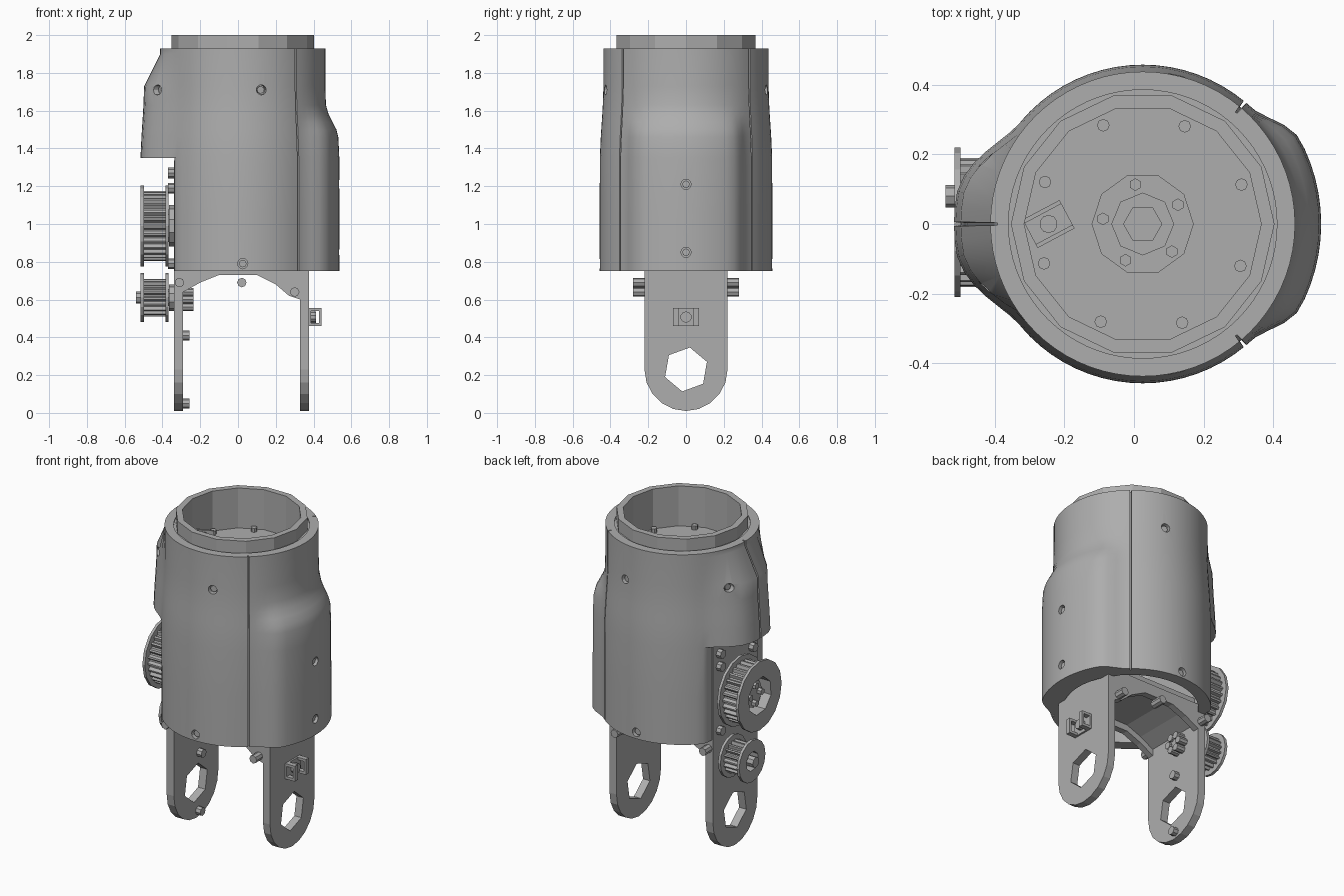
import bpy, bmesh, math
from mathutils import Vector

if "Cube" in bpy.data.objects:
    bpy.data.objects.remove(bpy.data.objects["Cube"])

grey = bpy.data.materials.new("machine_grey")
grey.use_nodes = True
grey.diffuse_color = (0.42, 0.42, 0.42, 1)
grey.node_tree.nodes["Principled BSDF"].inputs["Base Color"].default_value = (0.42, 0.42, 0.42, 1)

CX = 0.025  # barrel axis


def finish(name, bm, smooth=False):
    bmesh.ops.recalc_face_normals(bm, faces=bm.faces)
    mesh = bpy.data.meshes.new(name)
    bm.to_mesh(mesh)
    bm.free()
    mesh.materials.append(grey)
    ob = bpy.data.objects.new(name, mesh)
    bpy.context.collection.objects.link(ob)
    return ob


def circle(r, n, u=0, v=0, turn=0):
    return [(u + r * math.cos(turn + i * math.tau / n),
             v + r * math.sin(turn + i * math.tau / n)) for i in range(n)]


def prism(name, loops, axis, a, b):
    """Extrude an outline, with optional hole loops, from a to b on an axis."""
    place = {"x": lambda u, v: (a, u, v), "y": lambda u, v: (u, a, v), "z": lambda u, v: (u, v, a)}[axis]
    bm = bmesh.new()
    edges = []
    for loop in loops:
        vs = [bm.verts.new(place(u, v)) for u, v in loop]
        edges += [bm.edges.new((vs[i - 1], vs[i])) for i in range(len(vs))]
    bmesh.ops.triangle_fill(bm, edges=edges, use_beauty=True)
    out = bmesh.ops.extrude_face_region(bm, geom=bm.faces[:])["geom"]
    shift = Vector(place(0, 0)).normalized() * 0
    shift["xyz".index(axis)] = b - a
    bmesh.ops.translate(bm, vec=shift, verts=[g for g in out if isinstance(g, bmesh.types.BMVert)])
    return finish(name, bm)


def add_rod(bm, p, d, r, length, n=10):
    """Cylinder centred on p along direction d."""
    new = bmesh.ops.create_cone(bm, cap_ends=True, segments=n, radius1=r, radius2=r, depth=length)["verts"]
    bmesh.ops.rotate(bm, verts=new, matrix=Vector(d).to_track_quat("Z", "Y").to_matrix())
    bmesh.ops.translate(bm, verts=new, vec=Vector(p))


def rods(name, items):
    bm = bmesh.new()
    for item in items:
        add_rod(bm, *item)
    return finish(name, bm)


def boxes(name, items):
    """Boxes given as pairs of centre and size."""
    bm = bmesh.new()
    for c, s in items:
        new = bmesh.ops.create_cube(bm, size=1)["verts"]
        bmesh.ops.scale(bm, vec=s, verts=new)
        bmesh.ops.translate(bm, vec=c, verts=new)
    return finish(name, bm)


# Barrel shell with a cable bulge on +x and a belt cover on -x
def ramp(x, lo, hi):
    t = min(1, max(0, (x - lo) / (hi - lo)))
    return t * t * (3 - 2 * t)


def radius(deg, z, low):
    d = abs((deg + 180) % 360 - 180)
    r = 0.457 - 0.02 * ramp(z, 1.3, 1.75)
    r += 0.055 * (1 - ramp(d, 28, 47)) * (1 - ramp(z, 1.46, 1.63))
    if not low:
        r += 0.085 * ramp(d, 140, 172) * (1 - min(1, max(0, (z - 1.73) / 0.17)))
    return r


SEAMS = (50, 180, 310)
angles = sorted([a for a in range(0, 360, 5) if a not in SEAMS]
                + [s + k for s in SEAMS for k in (-0.6, -0.4, 0.4, 0.6)])
levels = [(z, True) for z in (0.75, 1.05, 1.35)]
levels += [(z, False) for z in (1.35, 1.46, 1.5, 1.54, 1.58, 1.63, 1.73, 1.9, 1.93)]


def shell_ring(bm, z, low, inner):
    ring = []
    for a in angles:
        groove = 0.02 if any(abs(a - s) < 0.5 for s in SEAMS) else 0
        r = 0.385 if inner else radius(a, z, low) - groove
        x = CX + r * math.cos(math.radians(a))
        if low:
            x = max(x, -0.3 if inner else -0.335)
        ring.append(bm.verts.new((x, r * math.sin(math.radians(a)), z)))
    return ring


bm = bmesh.new()
rings = [shell_ring(bm, z, low, False) for z, low in levels]
rings += [shell_ring(bm, z, low, True) for z, low in reversed(levels)]
for i, ring in enumerate(rings):
    prev = rings[i - 1]
    for j in range(len(ring)):
        bm.faces.new((prev[j - 1], prev[j], ring[j], ring[j - 1]))
bmesh.ops.remove_doubles(bm, verts=bm.verts, dist=1e-5)
shell = finish("barrel_shell", bm)

# Screw holes in the shell, each with a sunken socket screw
holes = [(s * a, z) for s in (-1, 1) for a, z in ((77, 1.71), (90, 0.79), (158, 1.71))]
holes += [(0, 1.21), (0, 0.85)]
cuts, heads = [], []
for a, z in holes:
    d = Vector((math.cos(math.radians(a)), math.sin(math.radians(a)), 0))
    p = Vector((CX, 0, z)) + d * radius(a, z, z < 1.35)
    cuts.append((p, d, 0.027, 0.07, 12))
    heads.append((p - d * 0.03, d, 0.02, 0.03, 8))
cutter = rods("screw_hole_cutter", cuts)
cutter.hide_render = True
mod = shell.modifiers.new("holes", "BOOLEAN")
mod.object = cutter
mod.solver = "EXACT"
bpy.context.view_layer.objects.active = shell
shell.select_set(True)
bpy.ops.object.modifier_apply(modifier="holes")
bpy.data.objects.remove(cutter)
bpy.ops.object.shade_smooth_by_angle(angle=math.radians(30))
shell.select_set(False)
rods("shell_screws", heads)

# Inner tube, recessed floor and central hub
prism("inner_tube", [circle(0.378, 14, CX), circle(0.34, 14, CX)], "z", 1.6, 2.0)
prism("tube_collar", [circle(0.39, 24, CX), circle(0.36, 14, CX)], "z", 1.65, 1.922)
prism("tube_floor", [circle(0.345, 14, CX), circle(0.145, 10, CX)], "z", 1.6, 1.75)
prism("hub_base", [circle(0.16, 10, CX)], "z", 1.58, 1.67)
prism("hub_ring", [circle(0.09, 8, CX), circle(0.055, 6, CX)], "z", 1.66, 1.72)
rods("hub_bolts", [((CX + u, v, 1.68), (0, 0, 1), 0.018, 0.05, 6)
                   for u, v in circle(0.115, 5, 0, 0, 0.5)])
rods("floor_screws", [((CX + u, v, 1.755), (0, 0, 1), 0.018, 0.04, 8)
                      for u, v in circle(0.305, 8, 0, 0, 0.38)])
clip = boxes("floor_clip", [((0, 0, 0.01), (0.12, 0.09, 0.02))]
             + [((0, s * 0.04, 0.03), (0.12, 0.012, 0.05)) for s in (-1, 1)])
clip.location, clip.rotation_euler = (-0.245, 0, 1.75), (0, 0, math.radians(28))
rods("floor_clip_screw", [((-0.245, 0, 1.78), (0, 0, 1), 0.026, 0.04, 10)])


# Legs with a rounded foot and a hexagonal axle hole
def leg_outline(top):
    arc = [(0.22 * math.cos(math.pi + i * math.pi / 10), 0.23 + 0.22 * math.sin(math.pi + i * math.pi / 10))
           for i in range(11)]
    return arc + [(0.22, top), (-0.22, top)]


axle_hole = circle(0.118, 6, 0, 0.23, 0.35)
prism("left_leg", [leg_outline(0.95), axle_hole], "x", 0.327, 0.375)
prism("right_leg_and_side_plate", [leg_outline(1.335), axle_hole], "x", -0.34, -0.29)

# Arched saddle joining the legs
arch = [(-0.335, 0.63), (-0.29, 0.64), (-0.2, 0.69), (-0.1, 0.73), (0.1, 0.73),
        (0.2, 0.68), (0.27, 0.62), (0.33, 0.6), (0.33, 0.8), (-0.335, 0.8)]
for name, y in (("front_saddle", -0.22), ("back_saddle", 0.18)):
    prism(name, [arch], "y", y, y + 0.04)
under = [(x, z + 0.04) for x, z in arch[:8]] + [(0.33, 0.85), (-0.335, 0.85)]
prism("saddle_core", [under], "y", -0.19, 0.19)
rods("saddle_screws", [((x, s * 0.24, z), (0, 1, 0), 0.025, 0.08, 8)
                       for s in (-1, 1) for x, z in ((0.02, 0.69), (-0.31, 0.69), (0.3, 0.64))])

# Cable clip on the outer face of the left leg
boxes("leg_clip", [((0.38, 0, 0.507), (0.012, 0.14, 0.095)), ((0.435, 0.055, 0.507), (0.014, 0.03, 0.095)),
                   ((0.435, -0.055, 0.507), (0.014, 0.03, 0.095))]
      + [((0.408, s * 0.055, z), (0.065, 0.03, 0.016)) for s in (-1, 1) for z in (0.467, 0.547)])
rods("leg_clip_screw", [((0.395, 0, 0.507), (1, 0, 0), 0.03, 0.035, 10)])


# Toothed belt pulleys
def pulley(name, y, z, r, teeth, bore):
    gear = []
    for i in range(teeth * 4):
        a = i * math.tau / (teeth * 4)
        rr = r - (0.03 if i % 4 < 2 else 0.048)
        gear.append((y + rr * math.cos(a), z + rr * math.sin(a)))
    hole = circle(bore, 8, y, z, 0.3)
    prism(name + "_teeth", [gear, hole], "x", -0.50, -0.38)
    prism(name + "_outer_flange", [circle(r, 16, y, z), hole], "x", -0.515, -0.498)
    prism(name + "_inner_flange", [circle(r, 16, y, z)], "x", -0.385, -0.368)
    prism(name + "_hub", [circle(bore * 0.75, 8, y, z)], "x", -0.47, -0.335)


pulley("upper_pulley", 0.005, 0.99, 0.215, 28, 0.115)
pulley("lower_pulley", 0.08, 0.61, 0.13, 18, 0.06)
rods("upper_pulley_bolts", [((-0.475, u, v), (1, 0, 0), 0.02, 0.04, 6) for u, v in circle(0.055, 4, 0.005, 0.99)])
rods("pulley_axles", [((-0.50, 0.08, 0.61), (1, 0, 0), 0.032, 0.08, 8),
                      ((-0.34, 0.005, 0.99), (1, 0, 0), 0.11, 0.05, 10),
                      ((-0.34, 0.08, 0.61), (1, 0, 0), 0.07, 0.05, 10)])

# Side plate screws, and bolts on the inner face of the right leg
rods("side_plate_screws", [((-0.35, s * 0.16, z), (1, 0, 0), 0.028, 0.04, 8)
                           for s in (-1, 1) for z in (1.27, 1.19, 0.79)])
rods("leg_inner_bolts", [((-0.275, y, z), (1, 0, 0), 0.026, 0.035, 8) for y, z in ((0.03, 0.41), (0.02, 0.05))])
rods("axle_flower", [((-0.265, u, v), (1, 0, 0), 0.022, 0.06, 8) for u, v in circle(0.045, 6, 0.06, 0.6)]
     + [((-0.275, 0.06, 0.6), (1, 0, 0), 0.04, 0.05, 10)])
